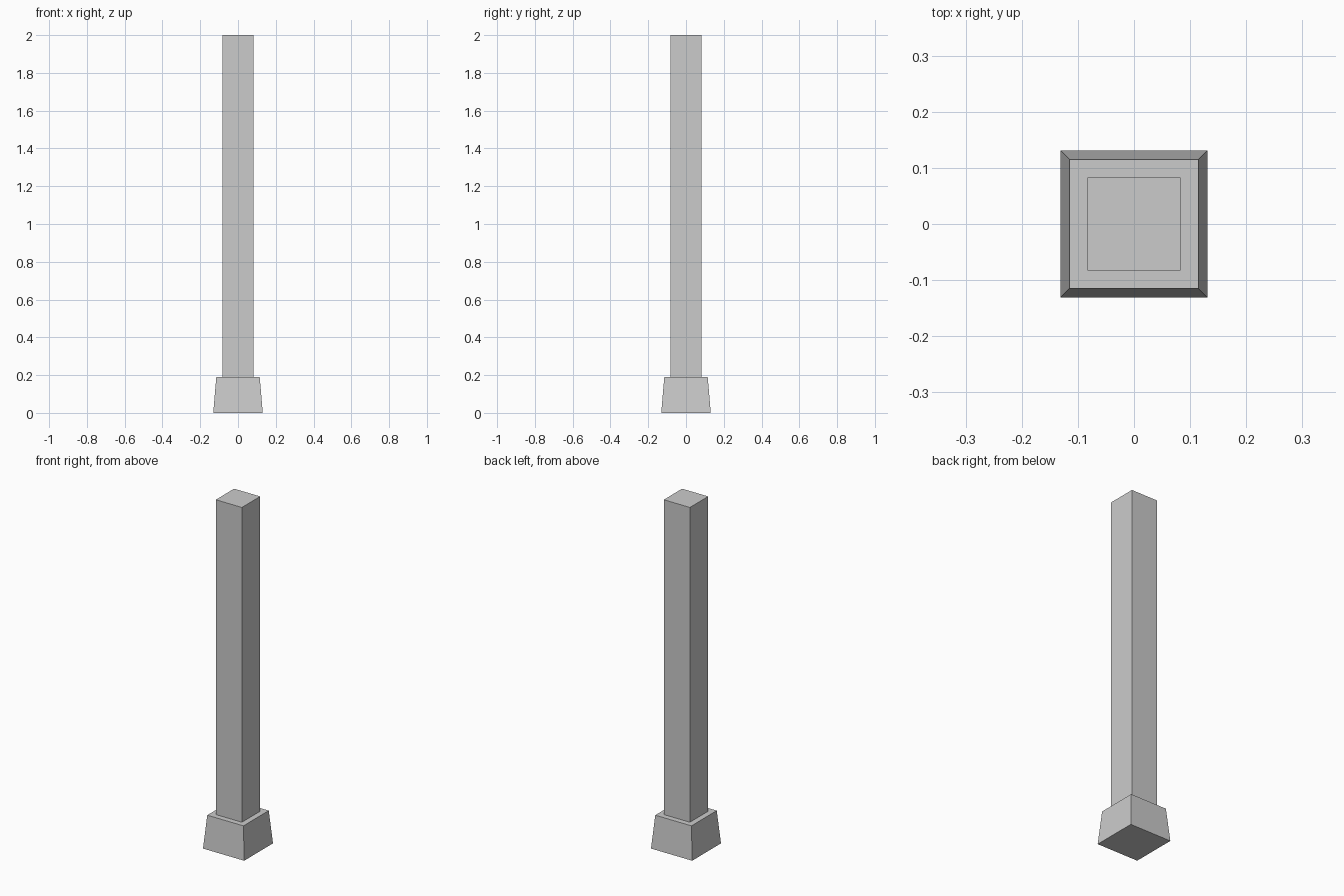
import bpy
import bmesh

if "Cube" in bpy.data.objects:
    bpy.data.objects.remove(bpy.data.objects["Cube"])


def square_frustum(name, z0, half0, z1, half1):
    """Four-sided block tapering from half0 at z0 to half1 at z1."""
    bm = bmesh.new()
    bmesh.ops.create_cube(bm, size=2)
    for v in bm.verts:
        z, half = (z1, half1) if v.co.z > 0 else (z0, half0)
        v.co = (v.co.x * half, v.co.y * half, z)
    mesh = bpy.data.meshes.new(name)
    bm.to_mesh(mesh)
    bm.free()
    obj = bpy.data.objects.new(name, mesh)
    bpy.context.collection.objects.link(obj)
    return obj


# Tapered footing
square_frustum("base", 0.0, 0.131, 0.19, 0.115)

# Straight square post
square_frustum("post", 0.19, 0.083, 2.0, 0.083)
